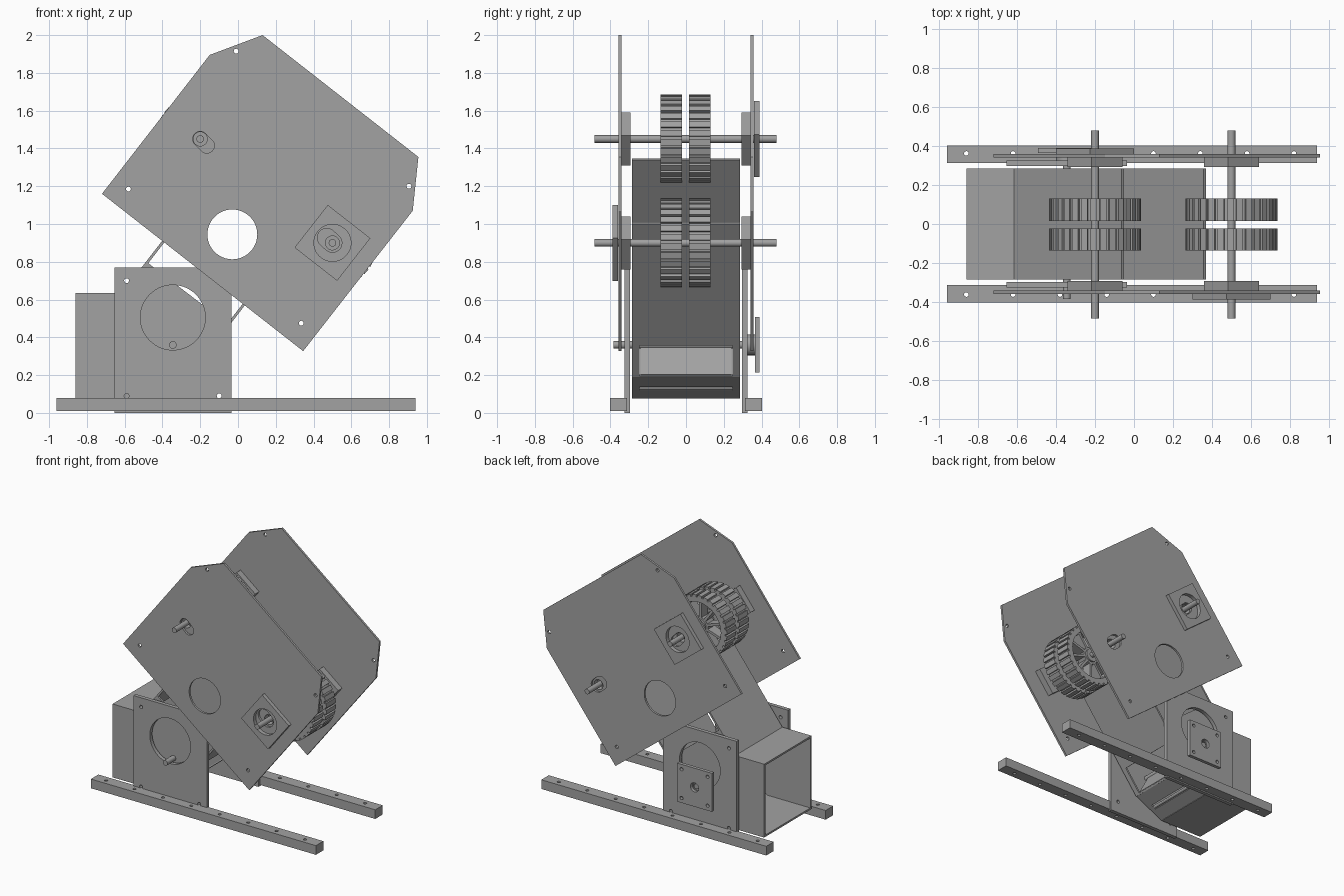
import bpy, bmesh, math
from mathutils import Matrix, Vector

cube = bpy.data.objects.get("Cube")
if cube:
    bpy.data.objects.remove(cube)

grey = bpy.data.materials.new("plain grey")
grey.use_nodes = True
grey.diffuse_color = (0.36, 0.36, 0.36, 1)
grey.node_tree.nodes["Principled BSDF"].inputs["Base Color"].default_value = (0.36, 0.36, 0.36, 1)

TILT = math.radians(-38)


def circle(x, y, r, n=40):
    return [(x + r * math.cos(2 * math.pi * i / n), y + r * math.sin(2 * math.pi * i / n)) for i in range(n)]


def rect(x0, y0, x1, y1):
    return [(x0, y0), (x1, y0), (x1, y1), (x0, y1)]


def tilted_square(x, y, side, turn=TILT):
    return circle_turned(x, y, side / math.sqrt(2), turn)


def circle_turned(x, y, r, turn):
    return [(x + r * math.cos(turn + math.pi * (i / 2 + 0.25)), y + r * math.sin(turn + math.pi * (i / 2 + 0.25)))
            for i in range(4)]


def slot(p, q, r, n=12):
    a = math.atan2(q[1] - p[1], q[0] - p[0])
    ends = [(q, a - math.pi / 2), (p, a + math.pi / 2)]
    return [(c[0] + r * math.cos(s + math.pi * i / n), c[1] + r * math.sin(s + math.pi * i / n))
            for c, s in ends for i in range(n + 1)]


def plate(name, loops, thickness, matrix):
    """Flat plate: first loop is the outline, the others are holes."""
    curve = bpy.data.curves.new(name, "CURVE")
    curve.dimensions = "2D"
    curve.fill_mode = "BOTH"
    curve.extrude = thickness / 2
    for loop in loops:
        spline = curve.splines.new("POLY")
        spline.points.add(len(loop) - 1)
        for point, (x, y) in zip(spline.points, loop):
            point.co = (x, y, 0, 1)
        spline.use_cyclic_u = True
    temp = bpy.data.objects.new(name + "_curve", curve)
    bpy.context.collection.objects.link(temp)
    mesh = bpy.data.meshes.new_from_object(temp.evaluated_get(bpy.context.evaluated_depsgraph_get()))
    bpy.data.objects.remove(temp)
    bm = bmesh.new()
    bm.from_mesh(mesh)
    bmesh.ops.remove_doubles(bm, verts=bm.verts, dist=0.0001)
    bmesh.ops.transform(bm, matrix=matrix, verts=bm.verts)
    bmesh.ops.recalc_face_normals(bm, faces=bm.faces)
    bm.to_mesh(mesh)
    bm.free()
    mesh.materials.clear()
    mesh.materials.append(grey)
    obj = bpy.data.objects.new(name, mesh)
    bpy.context.collection.objects.link(obj)
    bpy.ops.object.select_all(action="DESELECT")
    obj.select_set(True)
    bpy.context.view_layer.objects.active = obj
    bpy.ops.object.shade_smooth_by_angle(angle=math.radians(20))
    return obj


def upright(name, loops, y0, y1):
    """Plate drawn in x and z, reaching from y0 to y1."""
    m = Matrix.Translation((0, (y0 + y1) / 2, 0)) @ Matrix.Rotation(math.pi / 2, 4, "X")
    return plate(name, loops, abs(y1 - y0), m)


def sheet(name, p, q, half_width, holes=(), t=0.014):
    """Sheet across the chute from p to q (x, z); holes are in y and length along it."""
    along = Vector((q[0] - p[0], 0, q[1] - p[1]))
    length = along.length
    along.normalize()
    across = Vector((0, 1, 0))
    m = Matrix((across, along, across.cross(along))).transposed().to_4x4()
    m.translation = (p[0], 0, p[1])
    return plate(name, [rect(-half_width, 0, half_width, length), *holes], t, m)


upper_axle, lower_axle = (-0.2, 1.45), (0.5, 0.9)
shaft = (-0.345, 0.36)

outline = [(-0.15, 1.895), (0.13, 2.0), (0.955, 1.355), (0.925, 1.07), (0.345, 0.327), (-0.72, 1.16)]
plate_holes = [circle(-0.03, 0.945, 0.132, 48)]
plate_holes += [circle(x, z, 0.013, 12) for x, z in [(-0.01, 1.915), (-0.58, 1.185), (0.905, 1.2), (0.335, 0.475)]]
plate_holes += [slot((-0.2, 1.45), (-0.165, 1.415), 0.04), slot((0.47, 0.927), (0.5, 0.9), 0.05)]
bracket = [rect(-0.655, 0, -0.035, 0.77), circle(-0.345, 0.505, 0.172, 56)]
bracket += [circle(x, z, 0.013, 12) for x, z in [(-0.59, 0.7), (-0.59, 0.09), (-0.1, 0.09)]]
chute_side = [(-0.86, 0.075), (-0.86, 0.635), (-0.615, 0.635), (-0.485, 0.8),
              (-0.05, 0.467), (-0.265, 0.19), (-0.5, 0.075)]

for side, s in (("front", -1), ("back", 1)):
    # Base rail with bolt holes along the top
    bolts = [circle(-0.86 + i * 0.24, s * 0.362, 0.012, 12) for i in range(8)]
    plate(side + "_rail", [rect(-0.96, s * 0.358 - 0.045, 0.94, s * 0.358 + 0.045)] + bolts,
          0.07, Matrix.Translation((0, 0, 0.045)))
    # Bracket, launcher plate and chute wall
    upright(side + "_bracket", bracket, s * 0.297, s * 0.326)
    upright(side + "_launcher_plate", [outline] + plate_holes, s * 0.342, s * 0.358)
    upright(side + "_chute_wall", [chute_side], s * 0.271, s * 0.285)
    # Bearing blocks inside the launcher plate
    for label, (x, z) in (("upper", upper_axle), ("lower", lower_axle)):
        upright(f"{side}_{label}_bearing_block", [tilted_square(x, z, 0.2), circle(x, z, 0.037)],
                s * 0.293, s * 0.341)

# Square motor mounts, one on each outer face
for name, (x, z), s in (("front_motor_mount", lower_axle, -1), ("back_motor_mount", upper_axle, 1)):
    upright(name, [tilted_square(x, z, 0.286), circle(x, z, 0.098)], s * 0.359, s * 0.388)

# Feeder motor plate, its boss and the feeder shaft
x, z = shaft
corners = [circle(x + i * 0.11, z + j * 0.11, 0.013, 12) for i in (-1, 1) for j in (-1, 1)]
upright("feeder_motor_plate", [rect(x - 0.147, z - 0.147, x + 0.147, z + 0.147), circle(x, z, 0.035)] + corners,
        0.364, 0.39)
upright("feeder_boss", [circle(x, z, 0.055), circle(x, z, 0.03)], 0.31, 0.366)
upright("feeder_shaft", [circle(x, z, 0.02, 24)], -0.385, 0.37)

# Chute sheets: box floor and roof, sloped floor, long ramps
sheet("chute_floor", (-0.86, 0.082), (-0.5, 0.082), 0.285)
sheet("chute_roof", (-0.86, 0.628), (-0.61, 0.628), 0.285)
sheet("sloped_floor", (-0.5, 0.082), (-0.265, 0.195), 0.285, [rect(-0.245, 0.1, 0.245, 0.14)])
sheet("upper_ramp", (-0.61, 0.63), (-0.058, 1.343), 0.285)
sheet("lower_ramp", (-0.265, 0.19), (0.363, 1.005), 0.285, [rect(-0.245, 0.012, 0.245, 0.215)])
sheet("feeder_flap", shaft, (-0.26, 0.2), 0.24)
upright("floor_bar", [circle(-0.4, 0.135, 0.012, 16)], -0.25, 0.25)

# Axles and wheels
teeth, spokes = 30, 10
for label, (x, z) in (("upper", upper_axle), ("lower", lower_axle)):
    upright(label + "_axle", [circle(x, z, 0.02, 24)], -0.485, 0.48)
    tread = []
    for i in range(teeth):
        for step, r in ((0, 0.222), (0.28, 0.222), (0.3, 0.237), (0.98, 0.237)):
            a = 2 * math.pi * (i + step) / teeth
            tread.append((x + r * math.cos(a), z + r * math.sin(a)))
    gaps = []
    for i in range(spokes):
        a = 2 * math.pi * i / spokes
        gaps.append([(x + r * math.cos(a + d), z + r * math.sin(a + d))
                     for r, d in ((0.065, -0.17), (0.178, -0.26), (0.181, 0), (0.178, 0.26), (0.065, 0.17))])
    for side, y in (("front", -0.079), ("back", 0.073)):
        upright(f"{side}_{label}_tyre", [tread, circle(x, z, 0.185, 60)], y - 0.057, y + 0.057)
        upright(f"{side}_{label}_spokes", [circle(x, z, 0.187, 60), circle(x, z, 0.02, 24)] + gaps,
                y - 0.04, y + 0.04)
        upright(f"{side}_{label}_hub", [circle(x, z, 0.05), circle(x, z, 0.02, 24)], y - 0.054, y + 0.054)
